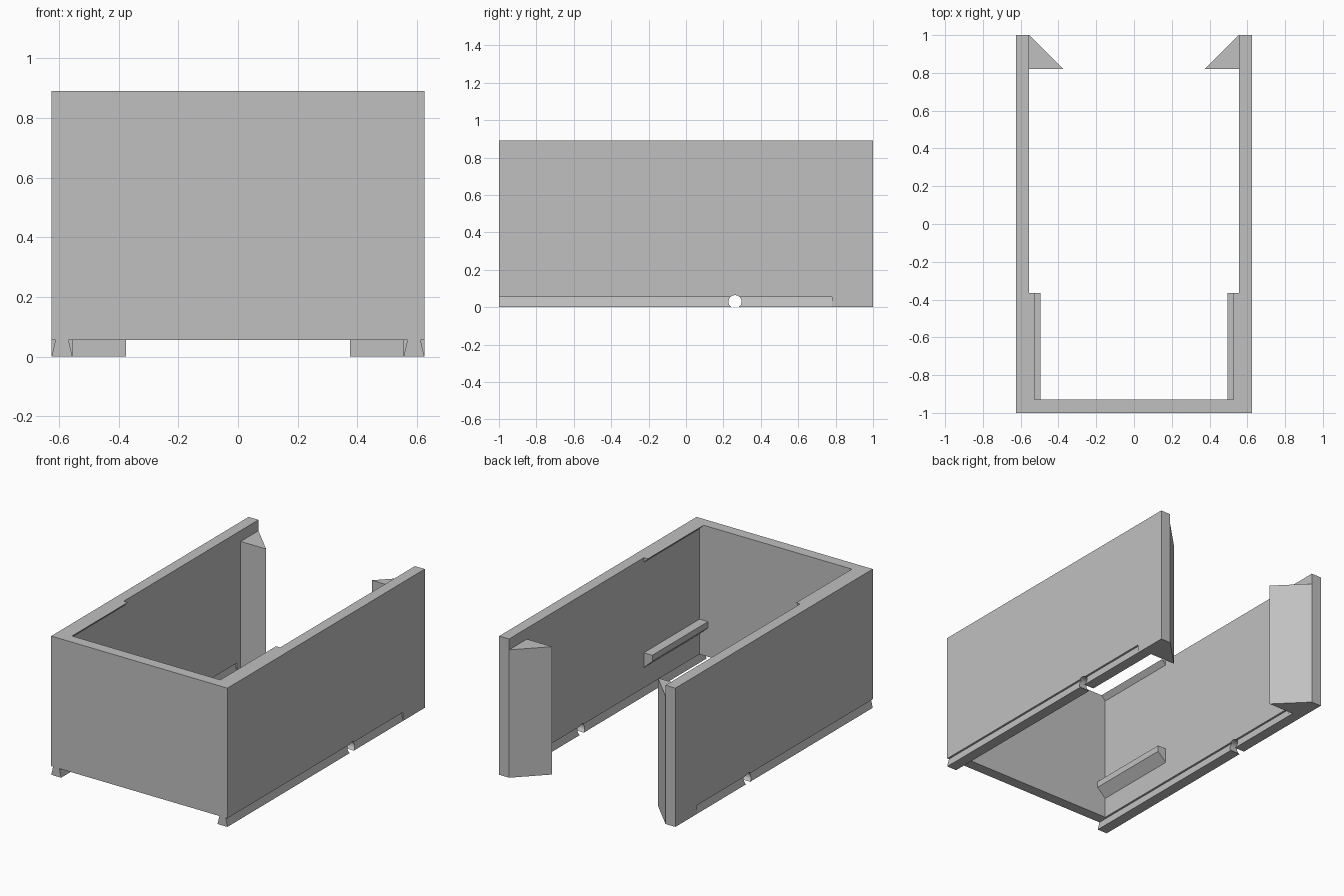
import bpy, bmesh, math

cube = bpy.data.objects.get("Cube")
if cube:
    bpy.data.objects.remove(cube, do_unlink=True)

# Overall sizes
W, L, H = 0.625, 1.0, 0.89      # half width, half length, height
T = 0.07                        # wall thickness
INNER = W - T
RAIL = 0.055                    # rail height under the walls
RAIL_END = 0.78
PAD_END = -0.365                # back end of ledges and lips

grey = bpy.data.materials.new("plain_grey")
grey.use_nodes = True
colour = (0.53, 0.53, 0.53, 1)
grey.diffuse_color = colour
grey.node_tree.nodes["Principled BSDF"].inputs["Base Color"].default_value = colour


def prism(name, outline, axis, start, end):
    """Extrude a 2D outline along an axis; the other two axes keep x, y, z order."""
    bm = bmesh.new()
    rings = []
    for d in (start, end):
        ring = []
        for p in outline:
            co = list(p)
            co.insert(axis, d)
            ring.append(bm.verts.new(co))
        rings.append(ring)
    low, high = rings
    bm.faces.new(low)
    bm.faces.new(high)
    for i in range(len(low)):
        j = (i + 1) % len(low)
        bm.faces.new((low[i], low[j], high[j], high[i]))
    bmesh.ops.recalc_face_normals(bm, faces=bm.faces)
    mesh = bpy.data.meshes.new(name)
    bm.to_mesh(mesh)
    bm.free()
    mesh.materials.append(grey)
    obj = bpy.data.objects.new(name, mesh)
    bpy.context.collection.objects.link(obj)
    return obj


# Round cross hole through both rails
hole = [(0.262 + 0.035 * math.cos(a), 0.029 + 0.035 * math.sin(a))
        for a in (math.tau * i / 32 for i in range(32))]
cutter = prism("hole_cutter", hole, 0, -0.7, 0.7)


def cut_hole(obj):
    mod = obj.modifiers.new("cross_hole", 'BOOLEAN')
    mod.operation = 'DIFFERENCE'
    mod.solver = 'EXACT'
    mod.object = cutter
    bpy.ops.object.select_all(action='DESELECT')
    bpy.context.view_layer.objects.active = obj
    obj.select_set(True)
    bpy.ops.object.modifier_apply(modifier=mod.name)


# Front wall, raised to the top of the rails
prism("front_wall", [(-INNER, RAIL), (INNER, RAIL), (INNER, H), (-INNER, H)],
      1, -L, -L + T)

for side, s in (("left", 1), ("right", -1)):
    # Side wall reaching the ground only behind the rail
    wall = prism(side + "_wall",
                 [(-L, RAIL), (RAIL_END, RAIL), (RAIL_END, 0), (L, 0), (L, H), (-L, H)],
                 0, s * INNER, s * W)
    cut_hole(wall)

    # Dovetail rail, narrower at the top
    rail = prism(side + "_rail",
                 [(s * INNER, 0), (s * W, 0), (s * (W - 0.013), RAIL),
                  (s * (INNER + 0.013), RAIL)], 1, -L, RAIL_END)
    cut_hole(rail)

    # Wedge catch at the open back end
    prism(side + "_catch",
          [(s * INNER, L), (s * INNER, L - 0.18), (s * (INNER - 0.18), L - 0.18)],
          2, 0, 0.82)

    # Inner ledge with a sloping underside
    prism(side + "_ledge",
          [(s * INNER, 0.185), (s * INNER, 0.28), (s * 0.495, 0.28), (s * 0.495, 0.24)],
          1, -L + T, PAD_END)

    # Small snap lip along the top edge
    prism(side + "_lip",
          [(s * INNER, H), (s * 0.526, H), (s * INNER, H - 0.03)],
          1, -L + T, PAD_END)

bpy.data.objects.remove(cutter, do_unlink=True)
